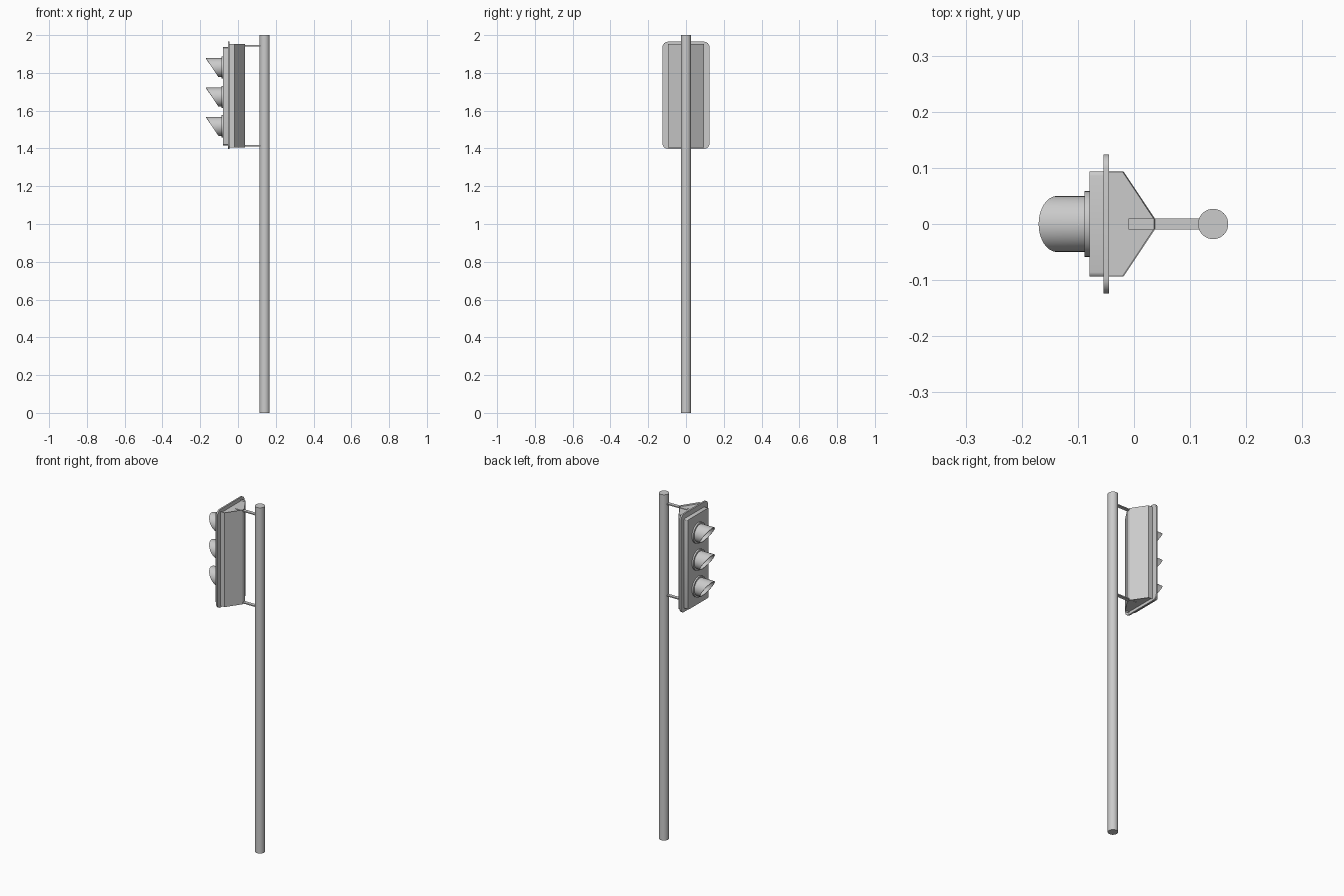
import bpy, bmesh, math

if "Cube" in bpy.data.objects:
    bpy.data.objects.remove(bpy.data.objects["Cube"])

grey = bpy.data.materials.new("light grey")
grey.diffuse_color = (0.6, 0.6, 0.6, 1)
grey.use_nodes = True
grey.node_tree.nodes["Principled BSDF"].inputs["Base Color"].default_value = grey.diffuse_color


def finish(bm, name, smooth=False):
    bmesh.ops.recalc_face_normals(bm, faces=bm.faces)
    me = bpy.data.meshes.new(name)
    bm.to_mesh(me)
    bm.free()
    me.materials.append(grey)
    ob = bpy.data.objects.new(name, me)
    bpy.context.collection.objects.link(ob)
    if smooth:
        bpy.ops.object.select_all(action='DESELECT')
        ob.select_set(True)
        bpy.context.view_layer.objects.active = ob
        bpy.ops.object.shade_smooth_by_angle(angle=math.radians(30))
    return ob


def prism(name, pts, offset, smooth=False, recess=0):
    """Extrude a closed outline along the offset vector."""
    bm = bmesh.new()
    base = bm.faces.new([bm.verts.new(p) for p in pts])
    ext = bmesh.ops.extrude_face_region(bm, geom=[base], use_keep_orig=True)
    bmesh.ops.translate(bm, vec=offset,
                        verts=[g for g in ext['geom'] if isinstance(g, bmesh.types.BMVert)])
    bmesh.ops.recalc_face_normals(bm, faces=bm.faces)
    if recess:
        caps = [f for f in bm.faces if abs(f.normal.z) > 0.9]
        bmesh.ops.inset_individual(bm, faces=caps, thickness=0.002, depth=-recess)
    return finish(bm, name, smooth)


def box(name, x0, x1, hw, z0, z1):
    return prism(name, [(x0, -hw, z0), (x1, -hw, z0), (x1, hw, z0), (x0, hw, z0)],
                 (0, 0, z1 - z0))


def rounded(x, hw, z0, z1, r, n=6):
    """Rounded rectangle outline in the yz plane."""
    pts = []
    for k, (cy, cz) in enumerate([(hw - r, z1 - r), (r - hw, z1 - r),
                                  (r - hw, z0 + r), (hw - r, z0 + r)]):
        for i in range(n + 1):
            a = math.pi / 2 * (k + i / n)
            pts.append((x, cy + r * math.cos(a), cz + r * math.sin(a)))
    return pts


def circle(x, z, r, n=32):
    return [(x, r * math.cos(2 * math.pi * i / n), z + r * math.sin(2 * math.pi * i / n))
            for i in range(n)]


def visor(name, z, n=32):
    """Hollow tube whose mouth is cut on a slant, longest at the top."""
    bm = bmesh.new()
    loops = []
    for r, mouth in [(0.05, False), (0.05, True), (0.047, True), (0.047, False)]:
        loop = []
        for i in range(n):
            a = 2 * math.pi * i / n
            x = -0.137 - 0.033 * math.sin(a) if mouth else -0.086
            loop.append(bm.verts.new((x, r * math.cos(a), z + r * math.sin(a))))
        loops.append(loop)
    for k in range(4):
        p, q = loops[k], loops[(k + 1) % 4]
        for i in range(n):
            j = (i + 1) % n
            bm.faces.new([p[i], p[j], q[j], q[i]])
    return finish(bm, name, True)


# pole
prism("pole", [(0.141 + 0.027 * math.cos(math.pi * i / 16),
                0.027 * math.sin(math.pi * i / 16), 0) for i in range(32)],
      (0, 0, 2), True)

# tapered rear housing with recessed ends
prism("rear_housing", [(-0.046, -0.094, 1.406), (-0.019, -0.094, 1.406),
                       (0.037, -0.01, 1.406), (0.037, 0.01, 1.406),
                       (-0.019, 0.094, 1.406), (-0.046, 0.094, 1.406)],
      (0, 0, 0.546), recess=0.008)

# rounded backing plate and front panel
prism("backing_plate", rounded(-0.054, 0.124, 1.398, 1.965, 0.028), (0.009, 0, 0), True)
prism("front_panel", rounded(-0.079, 0.094, 1.416, 1.936, 0.008, 3), (0.026, 0, 0), True)

# thin bracket arms to the pole
for label, z in [("upper", 1.944), ("lower", 1.414)]:
    box(label + "_bracket", -0.01, 0.125, 0.01, z - 0.003, z + 0.003)

# three lamps: rim with lens face, and hood
for label, z in [("top", 1.828), ("middle", 1.672), ("bottom", 1.517)]:
    prism(label + "_lamp_rim", circle(-0.088, z, 0.059), (0.01, 0, 0), True)
    visor(label + "_visor", z)
